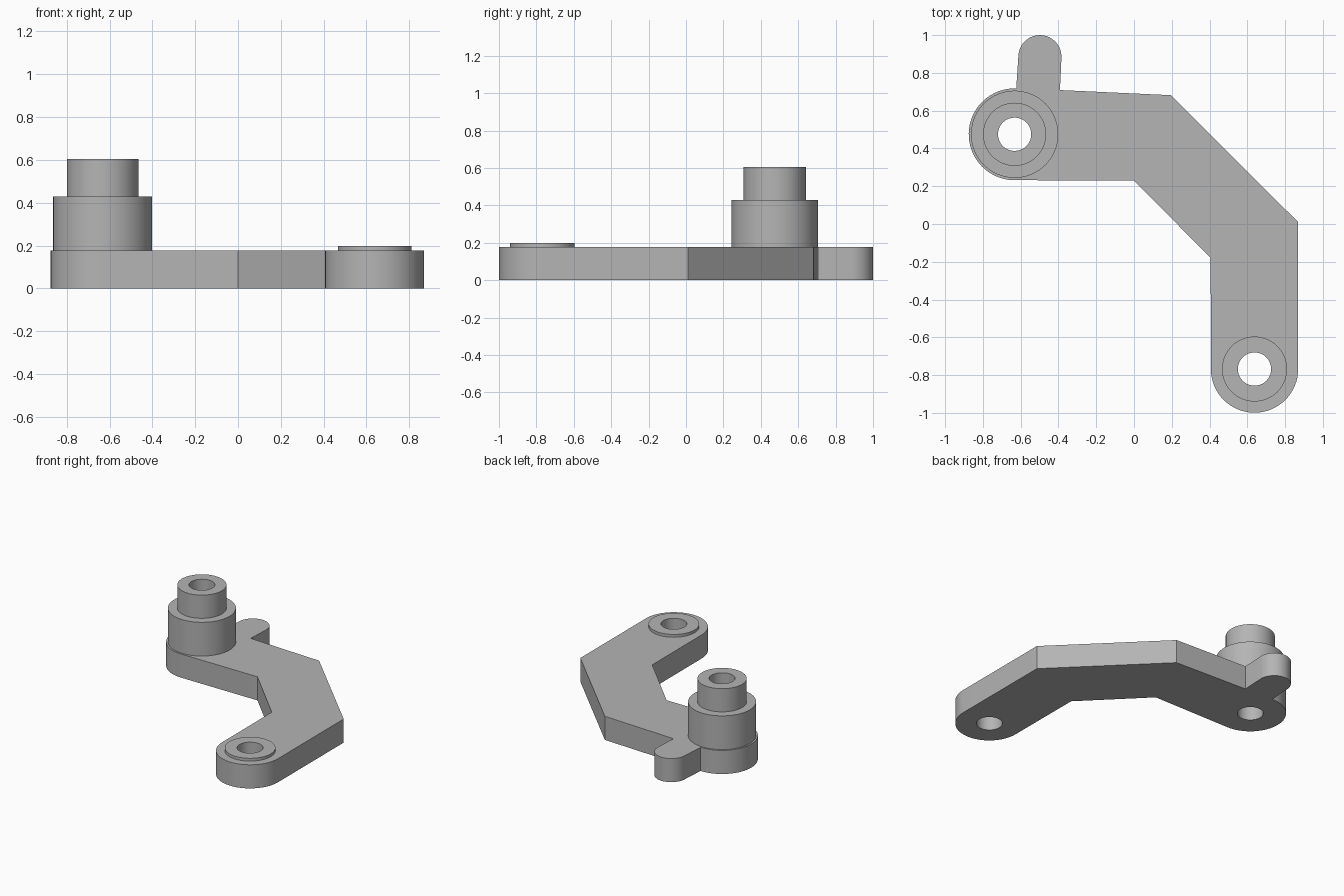
import bpy, bmesh
from math import cos, sin, radians, tau

if "Cube" in bpy.data.objects:
    bpy.data.objects.remove(bpy.data.objects["Cube"])

PLATE, BORE, SEGS = 0.177, 0.088, 64
POST, PIVOT, TAB = (-0.632, 0.475), (0.638, -0.768), (-0.498, 0.886)

grey = bpy.data.materials.new("plain grey")
grey.use_nodes = True
colour = (0.46, 0.46, 0.46, 1)
grey.diffuse_color = colour
grey.node_tree.nodes["Principled BSDF"].inputs["Base Color"].default_value = colour


def arc(centre, r, a, b, n):
    """Points along an arc, angles in degrees."""
    angles = [radians(a + (b - a) * i / n) for i in range(n + 1)]
    return [(centre[0] + r * cos(t), centre[1] + r * sin(t)) for t in angles]


def finish(name, bm):
    bmesh.ops.recalc_face_normals(bm, faces=bm.faces[:])
    mesh = bpy.data.meshes.new(name)
    bm.to_mesh(mesh)
    bm.free()
    mesh.materials.append(grey)
    ob = bpy.data.objects.new(name, mesh)
    bpy.context.collection.objects.link(ob)
    bpy.ops.object.select_all(action='DESELECT')
    ob.select_set(True)
    bpy.context.view_layer.objects.active = ob
    bpy.ops.object.shade_smooth_by_angle(angle=radians(30))


def plate(name, loops, height):
    """Extrude an outline with holes into a flat plate."""
    bm = bmesh.new()
    edges = []
    for pts in loops:
        vs = [bm.verts.new((x, y, 0)) for x, y in pts]
        edges += [bm.edges.new((v, vs[i - 1])) for i, v in enumerate(vs)]
    bmesh.ops.triangle_fill(bm, edges=edges, use_beauty=True, normal=(0, 0, 1))
    geom = bmesh.ops.extrude_face_region(
        bm, geom=bm.faces[:], use_keep_orig=True)["geom"]
    top = [g for g in geom if isinstance(g, bmesh.types.BMVert)]
    bmesh.ops.translate(bm, verts=top, vec=(0, 0, height))
    finish(name, bm)


def turned(name, centre, profile):
    """Revolve a radius/height profile around a vertical axis."""
    bm = bmesh.new()
    rings = [[bm.verts.new((centre[0] + r * cos(tau * i / SEGS),
                            centre[1] + r * sin(tau * i / SEGS), z))
              for i in range(SEGS)] for r, z in profile]
    for k, ring in enumerate(rings):
        prev = rings[k - 1]
        for i in range(SEGS):
            bm.faces.new((prev[i - 1], prev[i], ring[i], ring[i - 1]))
    finish(name, bm)


# Cranked arm: rounded ends, two bends and a small tab, with two bores
outline = (arc(POST, 0.243, 88, 270, 32)
           + [(0, 0.23), (0.406, -0.18)]
           + arc(PIVOT, 0.231, 180, 360, 32)
           + [(0.869, 0.01), (0.195, 0.682), (-0.392, 0.709)]
           + arc(TAB, 0.114, -3, 177, 24))
bores = [arc(c, BORE, 0, 360, SEGS)[:-1] for c in (POST, PIVOT)]
plate("cranked_arm", [outline] + bores, PLATE)

# Stepped post with through bore
turned("stepped_post", POST,
       [(BORE, PLATE), (0.231, PLATE), (0.231, 0.43), (0.167, 0.43),
        (0.167, 0.604), (BORE, 0.604)])

# Low raised collar at the other end
turned("pivot_collar", PIVOT,
       [(BORE, PLATE), (0.172, PLATE), (0.172, 0.198), (BORE, 0.198)])
